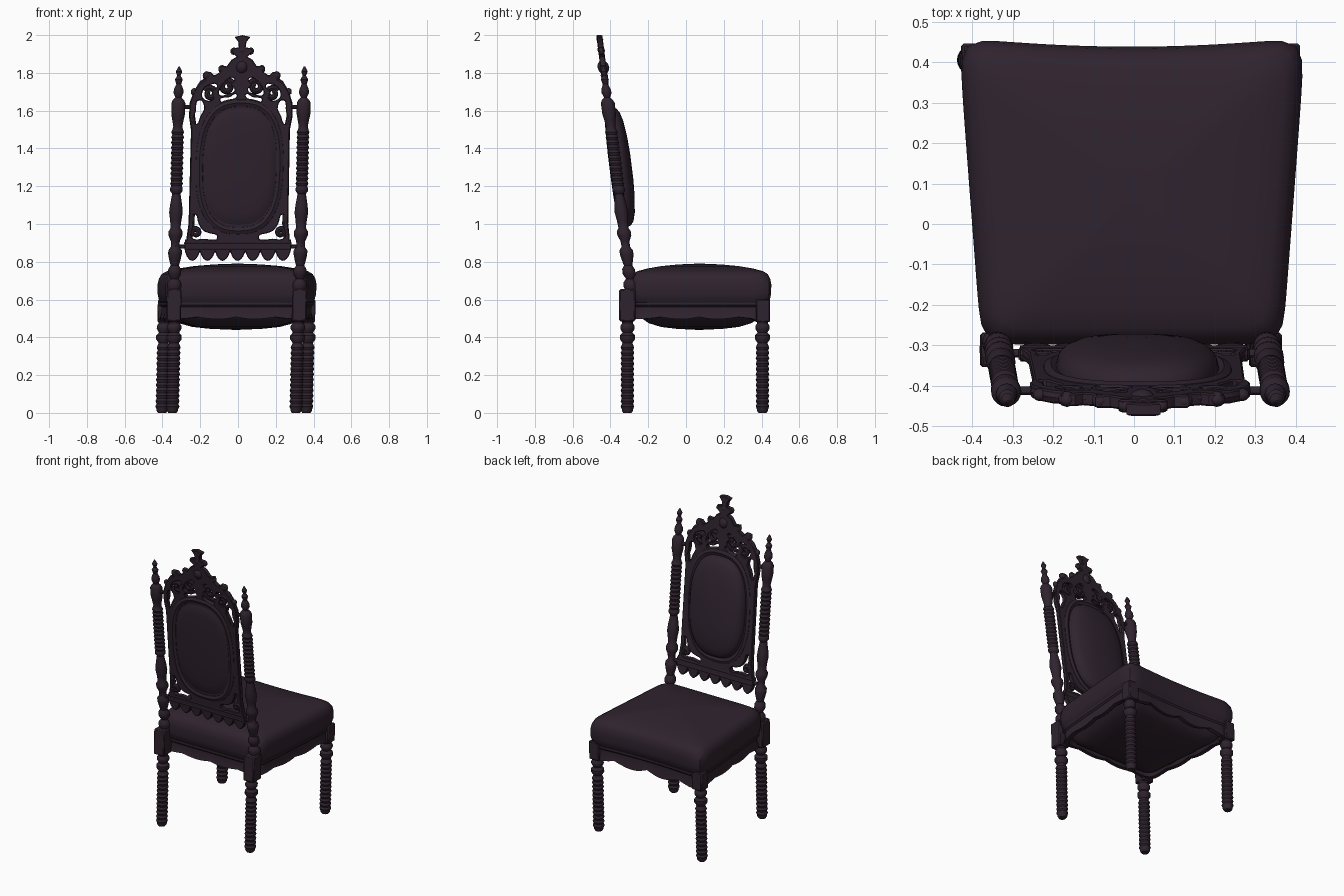
import bpy, bmesh
from math import sin, cos, pi
from mathutils import Matrix

if "Cube" in bpy.data.objects:
    bpy.data.objects.remove(bpy.data.objects["Cube"])

mat = bpy.data.materials.new("dark plum")
mat.use_nodes = True
COLOUR = (0.029, 0.017, 0.028, 1)
mat.diffuse_color = COLOUR
bsdf = mat.node_tree.nodes["Principled BSDF"]
bsdf.inputs["Base Color"].default_value = COLOUR
bsdf.inputs["Roughness"].default_value = 0.7

# The whole chair leans slightly sideways; the back also rakes toward -y
LEAN = Matrix(((1, 0, 0.022, -0.02), (0, 1, 0, 0), (0, 0, 1, 0), (0, 0, 0, 1)))
RAKE = Matrix(((1, 0, 0, 0), (0, 1, -0.125, -0.209), (0, 0, 1, 0), (0, 0, 0, 1)))
UPRIGHT = Matrix.Rotation(pi / 2, 4, "X")


def add(name, mesh, matrix):
    mesh.transform(LEAN @ matrix)
    mesh.materials.clear()
    mesh.materials.append(mat)
    obj = bpy.data.objects.new(name, mesh)
    bpy.context.collection.objects.link(obj)
    bpy.ops.object.select_all(action="DESELECT")
    obj.select_set(True)
    bpy.context.view_layer.objects.active = obj
    bpy.ops.object.shade_smooth_by_angle(angle=0.7)
    return obj


def add_bm(name, bm, matrix=Matrix()):
    bmesh.ops.recalc_face_normals(bm, faces=bm.faces)
    mesh = bpy.data.meshes.new(name)
    bm.to_mesh(mesh)
    bm.free()
    return add(name, mesh, matrix)


def loft(name, rings, matrix=Matrix()):
    """Skin a stack of closed rings and cap both ends."""
    bm = bmesh.new()
    loops = [[bm.verts.new(p) for p in ring] for ring in rings]
    n = len(loops[0])
    for a, b in zip(loops, loops[1:]):
        for i in range(n):
            j = (i + 1) % n
            bm.faces.new((a[i], a[j], b[j], b[i]))
    bm.faces.new(loops[0])
    bm.faces.new(loops[-1])
    return add_bm(name, bm, matrix)


def lathe(name, x, y, profile, matrix=Matrix(), n=20):
    loft(name, [[(x + r * cos(2 * pi * i / n), y + r * sin(2 * pi * i / n), z)
                 for i in range(n)] for r, z in profile], matrix)


def ribs(z0, z1, count, r, depth):
    """Ringed turning between two heights."""
    steps = count * 4
    return [(r - depth * (1 + cos(2 * pi * i / 4)) / 2, z0 + (z1 - z0) * i / steps)
            for i in range(steps + 1)]


def box(name, centre, size, matrix=Matrix()):
    bm = bmesh.new()
    bmesh.ops.create_cube(bm, size=1, matrix=Matrix.Translation(centre) @ Matrix.Diagonal((*size, 1)))
    bmesh.ops.bevel(bm, geom=bm.edges[:], offset=0.006, segments=1, affect="EDGES")
    add_bm(name, bm, matrix)


def curve_mesh(name, splines, matrix, flat, size, closed):
    """Flat plate with holes, or round tubes, drawn in the x-z plane."""
    cu = bpy.data.curves.new(name, "CURVE")
    cu.dimensions = "2D" if flat else "3D"
    cu.resolution_u = 5
    if flat:
        cu.fill_mode = "BOTH"
        cu.extrude = size - 0.004
        cu.bevel_depth = 0.004
        cu.bevel_resolution = 0
        cu.offset = -0.004
    else:
        cu.bevel_depth = size
        cu.bevel_resolution = 2
        cu.use_fill_caps = True
    for kind, pts in splines:
        sp = cu.splines.new(kind)
        target = sp.bezier_points if kind == "BEZIER" else sp.points
        target.add(len(pts) - 1)
        for bp, (x, z) in zip(target, pts):
            bp.co = (x, z, 0) if kind == "BEZIER" else (x, z, 0, 1)
            if kind == "BEZIER":
                bp.handle_left_type = bp.handle_right_type = "AUTO"
        sp.use_cyclic_u = closed
    tmp = bpy.data.objects.new("tmp", cu)
    bpy.context.collection.objects.link(tmp)
    dg = bpy.context.evaluated_depsgraph_get()
    mesh = bpy.data.meshes.new_from_object(tmp.evaluated_get(dg))
    bpy.data.objects.remove(tmp)
    mesh.name = name
    add(name, mesh, matrix @ UPRIGHT)


def flip(pts):
    return [(-x, z) for x, z in pts]


# Seat: rounded trapezoid rings, wider at the front with soft ears
def seat_ring(inset, height, n=96, power=14):
    ring = []
    for i in range(n):
        t = 2 * pi * i / n
        c, s = cos(t), sin(t)
        r = (abs(c) ** power + abs(s) ** power) ** (-1 / power)
        u, v = c * r, s * r
        k = 1 - inset / 0.4
        x = u * k * (0.4 + 0.028 * v)
        y = 0.07 + k * (0.368 * v + 0.024 * max(v, 0) ** 3 * u * u)
        ring.append((x, y, height(t, v) if callable(height) else height))
    return ring


def scallop(t, v):
    return 0.508 - (0.028 if v > 0.8 else 0.012) * abs(sin(6 * t))


loft("seat_cushion", [seat_ring(*p) for p in (
    (0.03, 0.57), (0.01, 0.59), (0.001, 0.63), (0, 0.68), (0.006, 0.71), (0.02, 0.735),
    (0.045, 0.75), (0.1, 0.764), (0.18, 0.777), (0.28, 0.786), (0.38, 0.79))])
loft("seat_rail", [seat_ring(*p) for p in (
    (0.03, 0.59), (0.012, 0.585), (0.012, 0.57), (0.022, 0.56), (0.022, 0.53),
    (0.014, scallop), (0.04, scallop), (0.06, 0.53))])
loft("seat_underside", [seat_ring(*p) for p in (
    (0.05, 0.53), (0.07, 0.5), (0.11, 0.475), (0.18, 0.455), (0.27, 0.445), (0.38, 0.44))])

# Legs and turned back posts
LEG = ([(0.022, 0), (0.03, 0.012)] + ribs(0.02, 0.36, 12, 0.036, 0.006)
       + [(0.026, 0.37), (0.04, 0.39), (0.04, 0.41), (0.026, 0.425), (0.038, 0.445),
          (0.038, 0.46), (0.028, 0.475), (0.034, 0.5)])
POST = ([(0.03, 0.64), (0.038, 0.67), (0.036, 0.69), (0.02, 0.71), (0.034, 0.735), (0.034, 0.76),
         (0.022, 0.78), (0.03, 0.81), (0.036, 0.84), (0.036, 0.86), (0.022, 0.88), (0.024, 0.91),
         (0.037, 0.94), (0.037, 0.96), (0.026, 0.98), (0.03, 1.02), (0.036, 1.06), (0.032, 1.1),
         (0.022, 1.16), (0.033, 1.175), (0.033, 1.19)] + ribs(1.2, 1.5, 11, 0.034, 0.006)
        + [(0.024, 1.515), (0.03, 1.55), (0.036, 1.58), (0.037, 1.64), (0.03, 1.655), (0.016, 1.67),
           (0.027, 1.695), (0.024, 1.715), (0.013, 1.74), (0.021, 1.765), (0.009, 1.785),
           (0.017, 1.807), (0.003, 1.835)])
for side, s in (("left", 1), ("right", -1)):
    lathe(side + "_front_leg", s * 0.382, 0.405, LEG)
    lathe(side + "_back_leg", s * 0.327, -0.31, LEG)
    lathe(side + "_back_post", s * 0.332, 0, POST, RAKE)
    box(side + "_front_block", (s * 0.38, 0.408, 0.54), (0.075, 0.075, 0.12))
    box(side + "_back_block", (s * 0.332, -0.311, 0.57), (0.078, 0.085, 0.17))
    for place, z in (("lower", 0.88), ("upper", 1.62)):
        box(f"{side}_{place}_joint", (s * 0.285, 0, z), (0.07, 0.02, 0.022), RAKE)

# Pierced back panel: scalloped hem, arched crest and finial
arch = [(0.272, 0.92), (0.262, 1.0), (0.26, 1.5), (0.272, 1.57), (0.27, 1.64), (0.25, 1.7),
        (0.222, 1.745), (0.19, 1.765)]
crest = [(0.2, 1.8), (0.165, 1.805), (0.145, 1.785), (0.115, 1.805), (0.115, 1.84), (0.08, 1.835),
         (0.055, 1.87), (0.028, 1.885), (0.06, 1.915), (0.05, 1.93), (0.018, 1.935),
         (0.022, 1.965), (0.042, 1.99)]
hem = [(x / 100, 0.855 - 0.05 * abs(cos(pi * x / 8)) ** 0.7) for x in range(-28, 29)]
half = [(0.285, 0.9)] + arch + crest
outline = hem + half + [(0, 2.0)] + flip(half)[::-1]
holes = [
    [(0.245, 0.93), (0.18, 0.922), (0.11, 0.928), (0.165, 0.955), (0.185, 0.965), (0.21, 1.0),
     (0.235, 1.05), (0.238, 0.99)],
    [(0.24, 1.53), (0.212, 1.575), (0.195, 1.62), (0.222, 1.655), (0.238, 1.6)],
    [(0.2, 1.665), (0.205, 1.7), (0.17, 1.735), (0.13, 1.735), (0.155, 1.7), (0.15, 1.66)],
    [(0.115, 1.685), (0.11, 1.72), (0.085, 1.755), (0.04, 1.77), (0.055, 1.735), (0.035, 1.71), (0.07, 1.69)],
    [(0.11, 1.655), (0.06, 1.672), (0.025, 1.685), (0.04, 1.662)],
]
splines = [("POLY", outline)]
for h in holes:
    splines += [("BEZIER", h), ("BEZIER", flip(h))]
curve_mesh("back_panel", splines, RAKE, True, 0.016, True)


# Carved scrolls and arch moulding
def scroll(x, z, r, start, turns):
    return [(x + r * (1 - 0.75 * i / 14) * cos(start + turns * 2 * pi * i / 14),
             z + r * (1 - 0.75 * i / 14) * sin(start + turns * 2 * pi * i / 14)) for i in range(15)]


inner_arch = [(x - 0.014, z) for x, z in arch]
scrolls = [inner_arch, scroll(0.165, 1.69, 0.035, 0.5, 1.2), scroll(0.075, 1.725, 0.038, 2.6, -1.2),
           scroll(0.225, 0.955, 0.025, -0.8, 1.1),
           [(0.19, 1.765), (0.13, 1.775), (0.08, 1.8), (0.035, 1.85), (0, 1.9)]]
curve_mesh("carved_scrolls", [("POLY", p) for q in scrolls for p in (q, flip(q))],
           RAKE, False, 0.016, False)
curve_mesh("hem_moulding", [("POLY", [(-0.28, z), (0.28, z)]) for z in (0.868, 0.9)],
           RAKE, False, 0.018, False)

# Leaf bosses along the crest
bm = bmesh.new()
for x, z, r in ((0.185, 1.785, 0.022), (0.105, 1.82, 0.02), (0.045, 1.915, 0.018), (0, 1.83, 0.035),
                (0, 1.92, 0.022), (0, 1.975, 0.02), (0.25, 1.7, 0.018)):
    for s in ((1, -1) if x else (1,)):
        bmesh.ops.create_icosphere(bm, subdivisions=2, radius=r, matrix=Matrix.Translation((s * x, 0, z))
                                   @ Matrix.Diagonal((1, 0.9, 1.1, 1)))
add_bm("crest_leaves", bm, RAKE)


# Oval upholstered pad, domed forward and gently rounded behind
def oval(scale, depth, n=64):
    pts = []
    for i in range(n):
        c, s = cos(2 * pi * i / n), sin(2 * pi * i / n)
        r = scale * (abs(c) ** 2.6 + abs(s) ** 2.6) ** (-1 / 2.6)
        pts.append((0.205 * r * c, depth, 1.302 + 0.325 * r * s))
    return pts


loft("back_pad", [oval(*p) for p in (
    (0.2, -0.034), (0.5, -0.032), (0.75, -0.028), (0.9, -0.022), (0.97, -0.012), (0.98, 0.02),
    (0.95, 0.042), (0.88, 0.058), (0.75, 0.07), (0.5, 0.08), (0.2, 0.085))], RAKE)
curve_mesh("pad_rim", [("POLY", [(x, z) for x, y, z in oval(1.04, 0)])], RAKE, False, 0.025, True)
